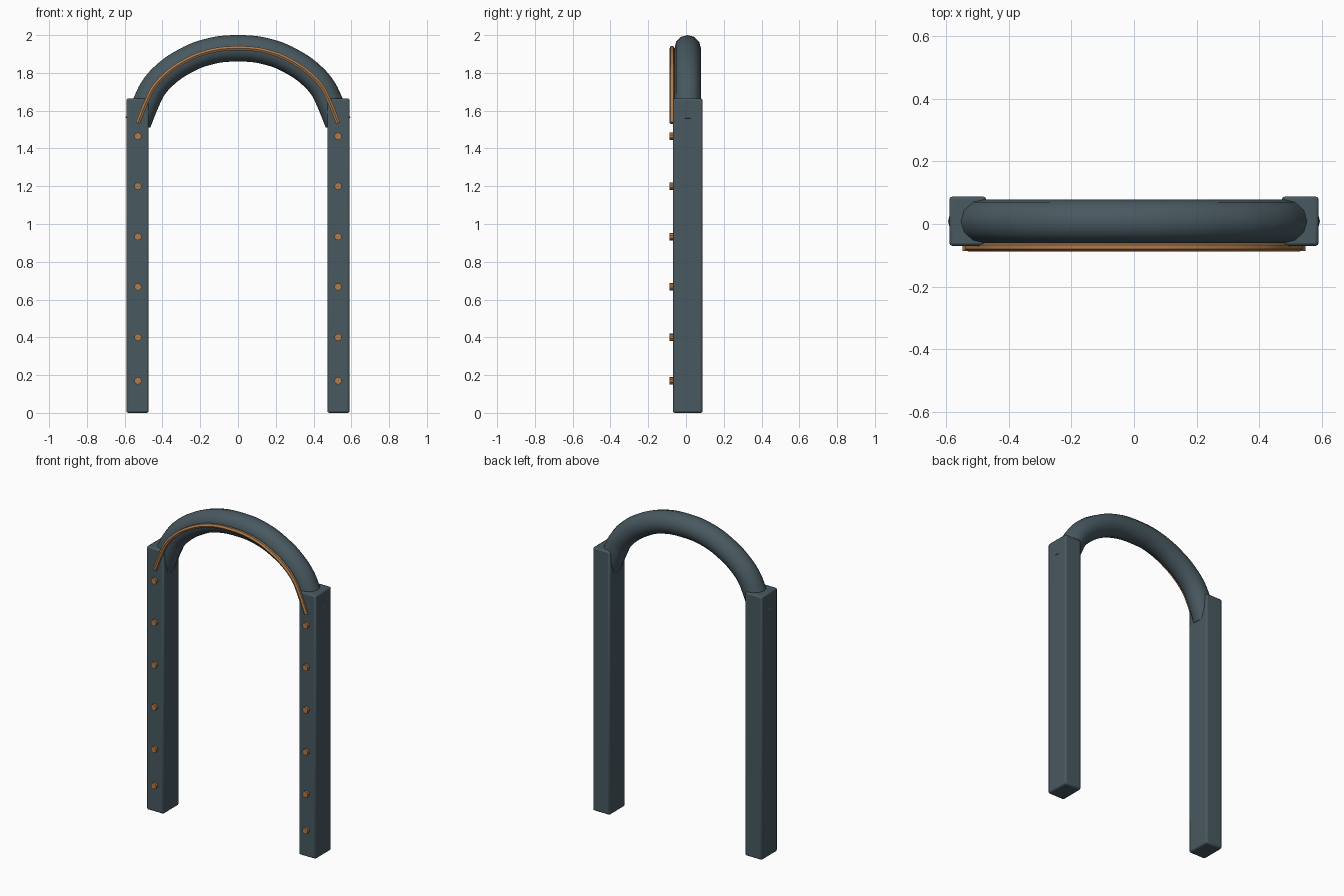
import bpy
import math

if "Cube" in bpy.data.objects:
    bpy.data.objects.remove(bpy.data.objects["Cube"])


def material(name, rgb):
    m = bpy.data.materials.new(name)
    m.diffuse_color = (*rgb, 1)
    m.use_nodes = True
    m.node_tree.nodes["Principled BSDF"].inputs["Base Color"].default_value = m.diffuse_color
    return m


slate = material("slate", (0.065, 0.100, 0.117))
copper = material("copper", (0.43, 0.20, 0.075))

POST_X, DEPTH_Y = 0.532, 0.009
# Left half of the arch centre line, foot to crown
HALF = [(-0.53, 1.535), (-0.481, 1.656), (-0.447, 1.722), (-0.386, 1.79),
        (-0.30, 1.852), (-0.165, 1.91), (0, 1.93)]
PATH = HALF + [(-x, z) for x, z in reversed(HALF[:-1])]


def tube(name, y, radius, mat, sides):
    """Round tube swept along the arch."""
    cu = bpy.data.curves.new(name, 'CURVE')
    cu.dimensions = '3D'
    cu.bevel_depth = radius
    cu.bevel_resolution = sides // 4 - 2
    cu.resolution_u = 6
    cu.use_fill_caps = True
    sp = cu.splines.new('BEZIER')
    sp.bezier_points.add(len(PATH) - 1)
    for p, (x, z) in zip(sp.bezier_points, PATH):
        p.co = (x, y, z)
        p.handle_left_type = p.handle_right_type = 'AUTO'
    ob = bpy.data.objects.new(name, cu)
    bpy.context.collection.objects.link(ob)
    bpy.ops.object.select_all(action='DESELECT')
    ob.select_set(True)
    bpy.context.view_layer.objects.active = ob
    bpy.ops.object.convert(target='MESH')
    ob = bpy.context.object
    ob.data.materials.clear()
    ob.data.materials.append(mat)
    bpy.ops.object.shade_smooth_by_angle(angle=math.radians(40))


# Arch and the thin trim along its front
tube("arch", DEPTH_Y, 0.07, slate, 24)
tube("arch_trim", -0.074, 0.0135, copper, 12)

for side, sx in (("left", -1), ("right", 1)):
    # Square post with softened edges
    bpy.ops.mesh.primitive_cube_add(size=1, location=(sx * POST_X, DEPTH_Y, 0.8325))
    post = bpy.context.object
    post.name = side + "_post"
    post.scale = (0.118, 0.158, 1.665)
    bpy.ops.object.transform_apply(location=False, rotation=False, scale=True)
    bev = post.modifiers.new("soft_edges", 'BEVEL')
    bev.width = 0.01
    bev.segments = 2
    post.data.materials.append(slate)
    bpy.ops.object.shade_smooth_by_angle(angle=math.radians(30))

    # Row of studs up the front of the post
    for i, z in enumerate((0.17, 0.40, 0.667, 0.933, 1.20, 1.465)):
        bpy.ops.mesh.primitive_cylinder_add(
            vertices=10, radius=0.0195, depth=0.03,
            location=(sx * 0.53, -0.072, z), rotation=(math.pi / 2, 0, 0))
        stud = bpy.context.object
        stud.name = f"{side}_stud_{i + 1}"
        stud.data.materials.append(copper)
